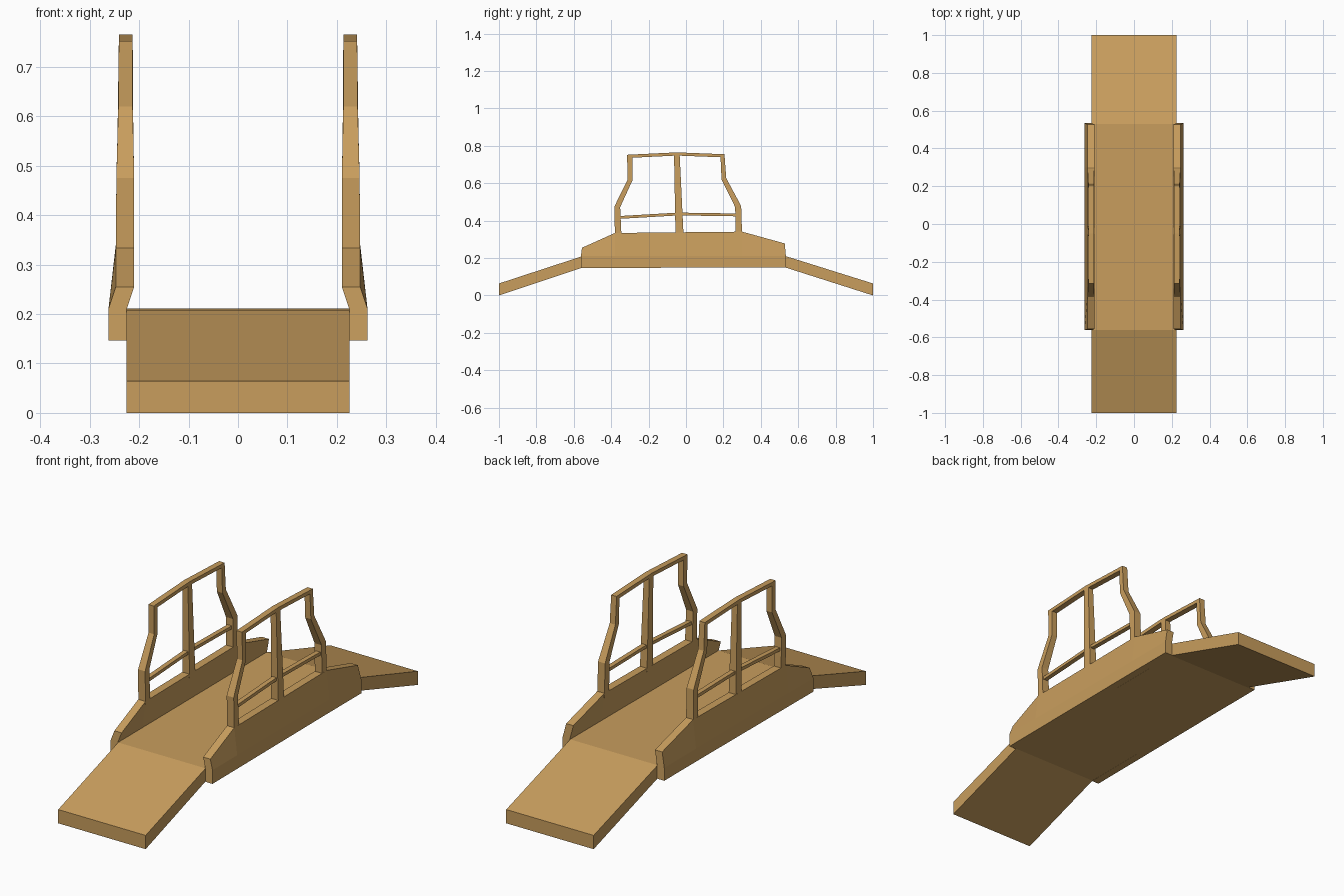
import bpy, bmesh

wood = bpy.data.materials.new("wood")
wood.diffuse_color = (0.58, 0.34, 0.11, 1)


def loft(name, rings, mirror=True):
    """Skin a row of matching cross-sections and cap both ends."""
    bm = bmesh.new()
    vs = [[bm.verts.new(p) for p in ring] for ring in rings]
    n = len(rings[0])
    for a, b in zip(vs, vs[1:]):
        for i in range(n):
            j = (i + 1) % n
            bm.faces.new((a[i], a[j], b[j], b[i]))
    bm.faces.new(vs[0])
    bm.faces.new(vs[-1])
    bmesh.ops.recalc_face_normals(bm, faces=bm.faces[:])
    me = bpy.data.meshes.new(name)
    bm.to_mesh(me)
    bm.free()
    me.materials.append(wood)
    ob = bpy.data.objects.new(name, me)
    bpy.context.collection.objects.link(ob)
    if mirror:
        ob.modifiers.new("mirror", 'MIRROR')
    return ob


def post(name, steps):
    # each step: y near, y far, z near, z far, inner x, outer x
    loft(name, [[(xi, y0, z0), (xo, y0, z0), (xo, y1, z1), (xi, y1, z1)]
                for y0, y1, z0, z1, xi, xo in steps])


def rail(name, path, thick, xi, xo):
    # path of top points (y, z)
    loft(name, [[(xi, y, z - thick), (xo, y, z - thick), (xo, y, z), (xi, y, z)]
                for y, z in path])


# Walkway with a ramp at each end
W = 0.225
deck = [(-1, 0, 0.064), (-0.56, 0.147, 0.208), (0.53, 0.15, 0.211), (1, 0, 0.064)]
loft("deck", [[(-W, y, b), (W, y, b), (W, y, t), (-W, y, t)] for y, b, t in deck],
     mirror=False)

# Side panels: upright below, leaning inward above
panel = [(-0.562, -0.556, 0.146, 0.255), (-0.38, -0.38, 0.147, 0.334),
         (0.30, 0.30, 0.15, 0.341), (0.534, 0.528, 0.15, 0.278)]
loft("side_panel", [[(0.262, y, b), (0.262, y, 0.21), (0.247, yt, t),
                     (0.210, yt, t), (0.225, y, 0.21), (0.225, y, b)]
                    for y, yt, b, t in panel])

# Bent end posts and straight centre post
post("front_post", [(-0.38, -0.345, 0.32, 0.32, 0.21, 0.247),
                    (-0.383, -0.352, 0.475, 0.472, 0.21, 0.246),
                    (-0.312, -0.287, 0.620, 0.614, 0.213, 0.242),
                    (-0.315, -0.287, 0.75, 0.75, 0.213, 0.241)])
post("back_post", [(0.265, 0.30, 0.32, 0.32, 0.21, 0.247),
                   (0.263, 0.295, 0.472, 0.478, 0.21, 0.246),
                   (0.190, 0.215, 0.620, 0.627, 0.213, 0.242),
                   (0.184, 0.206, 0.752, 0.752, 0.213, 0.241)])
post("centre_post", [(-0.056, -0.013, 0.32, 0.32, 0.21, 0.247),
                     (-0.064, -0.034, 0.755, 0.755, 0.213, 0.241)])

# Hand rail and lower rail
rail("hand_rail", [(-0.315, 0.752), (-0.05, 0.765), (0.206, 0.755)], 0.017, 0.213, 0.241)
rail("lower_rail", [(-0.365, 0.424), (-0.04, 0.443), (0.28, 0.438)], 0.015, 0.217, 0.239)
